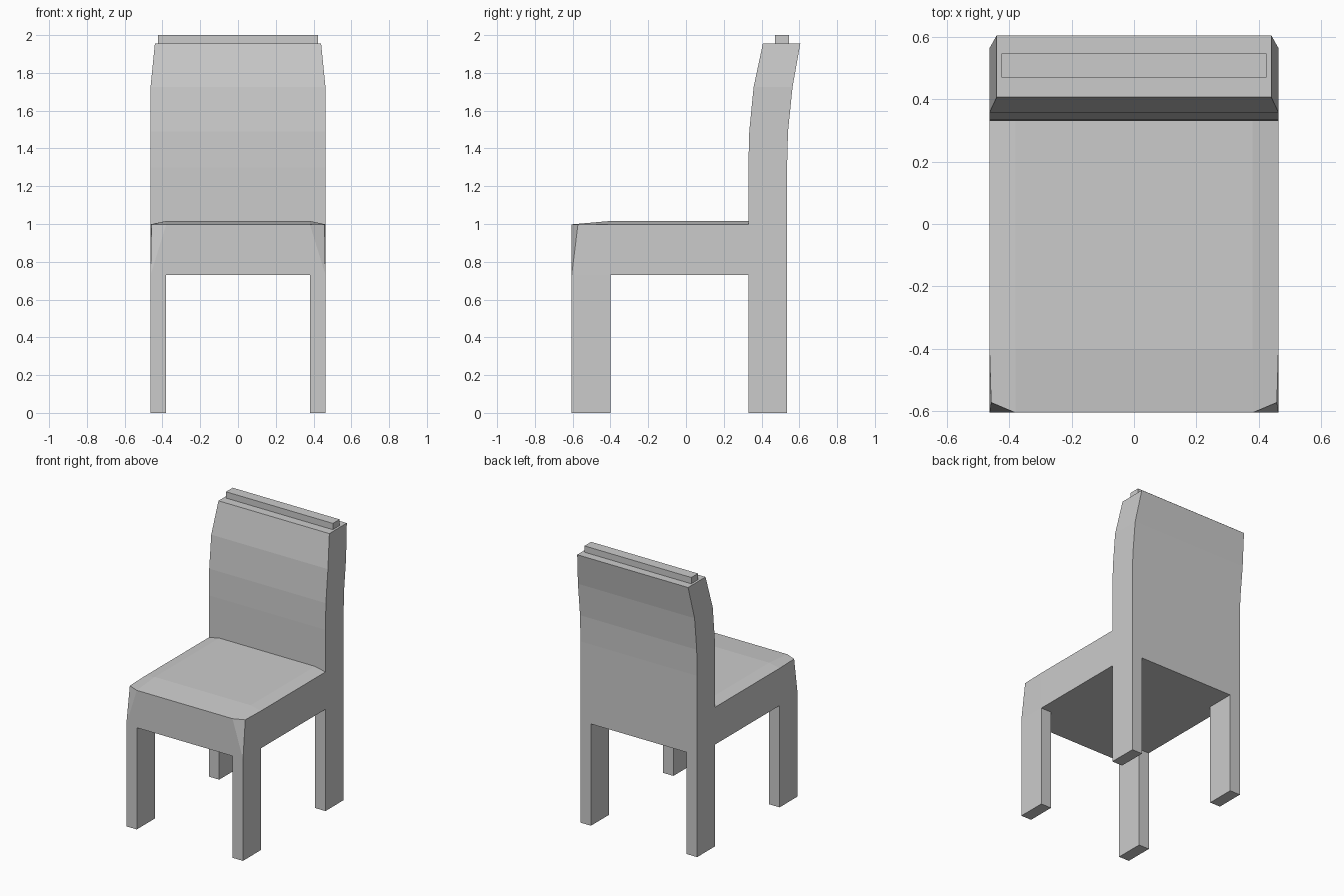
import bpy
import bmesh

if "Cube" in bpy.data.objects:
    bpy.data.objects.remove(bpy.data.objects["Cube"])

W = 0.463        # half width of the chair
INNER = 0.38     # inner side of the legs
SEAT_LOW = 0.73  # underside of the seat


def finish(name, bm):
    bmesh.ops.recalc_face_normals(bm, faces=bm.faces)
    mesh = bpy.data.meshes.new(name)
    bm.to_mesh(mesh)
    bm.free()
    obj = bpy.data.objects.new(name, mesh)
    bpy.context.collection.objects.link(obj)
    return obj


def loft(bm, rings, closed):
    """Bridge successive rings of points and return their vertices."""
    rows = [[bm.verts.new(p) for p in ring] for ring in rings]
    n = len(rows[0])
    for a, b in zip(rows, rows[1:]):
        for i in range(n if closed else n - 1):
            j = (i + 1) % n
            bm.faces.new((a[i], a[j], b[j], b[i]))
    return rows


def rect(hw, y0, y1, z):
    return [(-hw, y0, z), (hw, y0, z), (hw, y1, z), (-hw, y1, z)]


def block(name, rings):
    bm = bmesh.new()
    rows = loft(bm, rings, True)
    bm.faces.new(rows[0])
    bm.faces.new(rows[-1])
    return finish(name, bm)


# Legs: one side each, mirrored; tops left open where they meet the seat
def legs(name, y0, y1):
    bm = bmesh.new()
    rings = [[(INNER, y0, z), (W, y0, z), (W, y1, z), (INNER, y1, z)]
             for z in (0, SEAT_LOW)]
    rows = loft(bm, rings, True)
    bm.faces.new(list(reversed(rows[0])))
    obj = finish(name, bm)
    # outward normals on an open box
    obj.modifiers.new("Mirror", 'MIRROR')
    return obj


legs("front_legs", -0.605, -0.40)
legs("back_legs", 0.33, 0.535)

# Seat: sections along y with a slightly raised middle and cut front corners
def section(y, outer_x, outer_y, mid_z):
    right = [(INNER, y, mid_z), (outer_x, outer_y, 0.998), (W, y, SEAT_LOW)]
    return [(-x, py, z) for x, py, z in reversed(right)] + right


bm = bmesh.new()
rows = loft(bm, [section(-0.605, 0.458, -0.572, 0.998),
                 section(-0.40, W, -0.40, 1.016),
                 section(0.33, W, 0.33, 1.016)], True)
f = rows[0]
bm.faces.new((f[0], f[2], f[3], f[5]))
bm.faces.new((f[0], f[1], f[2]))
bm.faces.new((f[3], f[4], f[5]))
finish("seat", bm)

# Backrest: leans back and narrows towards the top
block("backrest", [rect(hw, y0, y1, z) for hw, y0, y1, z in (
    (W, 0.33, 0.535, SEAT_LOW),
    (W, 0.33, 0.535, 1.30),
    (W, 0.335, 0.54, 1.49),
    (W, 0.358, 0.564, 1.725),
    (0.44, 0.407, 0.605, 1.955))])

# Narrow strip on top of the backrest
block("top_strip", [rect(0.424, 0.47, 0.546, z) for z in (1.95, 2.0)])
